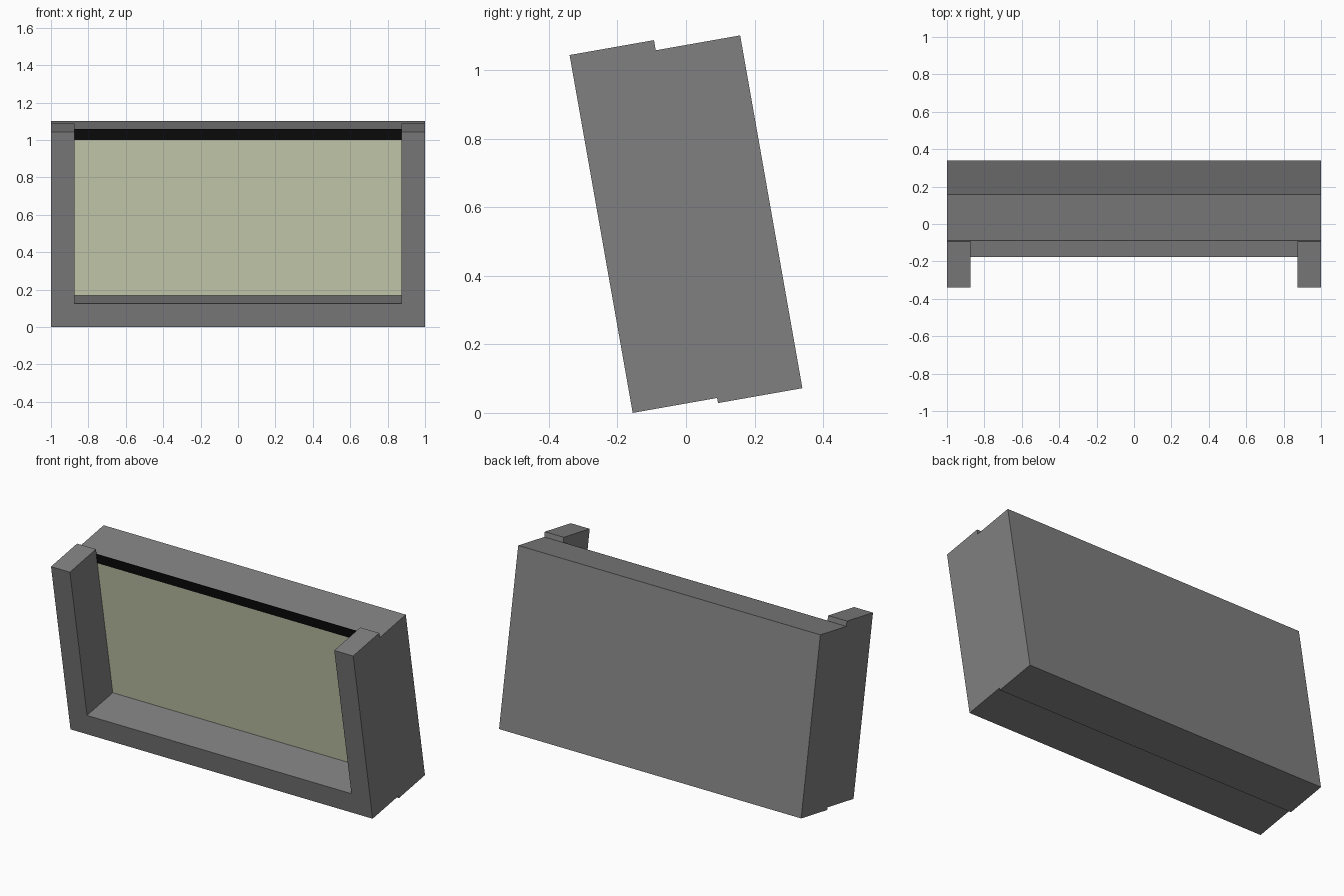
import bpy, bmesh, math
from mathutils import Matrix

if "Cube" in bpy.data.objects:
    bpy.data.objects.remove(bpy.data.objects["Cube"])

# The whole unit leans back by ten degrees about its front bottom edge
TILT = Matrix.Translation((0, -0.1555, 0)) @ Matrix.Rotation(math.radians(10), 4, 'X')


def material(name, rgb):
    m = bpy.data.materials.new(name)
    m.diffuse_color = (*rgb, 1)
    m.use_nodes = True
    m.node_tree.nodes["Principled BSDF"].inputs["Base Color"].default_value = m.diffuse_color
    return m


grey = material("dark grey", (0.216, 0.216, 0.216))
olive = material("pale olive", (0.63, 0.665, 0.468))
black = material("black", (0.0035, 0.0035, 0.0035))


def prism(name, outline, y0, y1, mat):
    """Extrude an x-z outline from y0 to y1, then lean it."""
    bm = bmesh.new()
    face = bm.faces.new([bm.verts.new((x, y0, z)) for x, z in outline])
    ext = bmesh.ops.extrude_face_region(bm, geom=[face])
    verts = [g for g in ext["geom"] if isinstance(g, bmesh.types.BMVert)]
    bmesh.ops.translate(bm, verts=verts, vec=(0, y1 - y0, 0))
    bmesh.ops.recalc_face_normals(bm, faces=bm.faces)
    bm.transform(TILT)
    mesh = bpy.data.meshes.new(name)
    bm.to_mesh(mesh)
    bm.free()
    mesh.materials.append(mat)
    ob = bpy.data.objects.new(name, mesh)
    bpy.context.collection.objects.link(ob)
    return ob


def rect(w, z0, z1):
    return [(-w, z0), (w, z0), (w, z1), (-w, z1)]


# U-shaped front surround, open at the top
right = [(1, 0), (1, 1.06), (0.875, 1.06), (0.875, 0.127)]
prism("front_surround", right + [(-x, z) for x, z in reversed(right)], 0, 0.25, grey)

# Rear housing, set slightly lower than the surround
prism("rear_housing", rect(1, -0.015, 1.03), 0.25, 0.5, grey)

# Screen panel and the dark strip above it
prism("screen_panel", rect(0.875, 0.127, 0.971), 0.247, 0.25, olive)
prism("dark_strip", rect(0.875, 0.971, 1.03), 0.247, 0.25, black)
